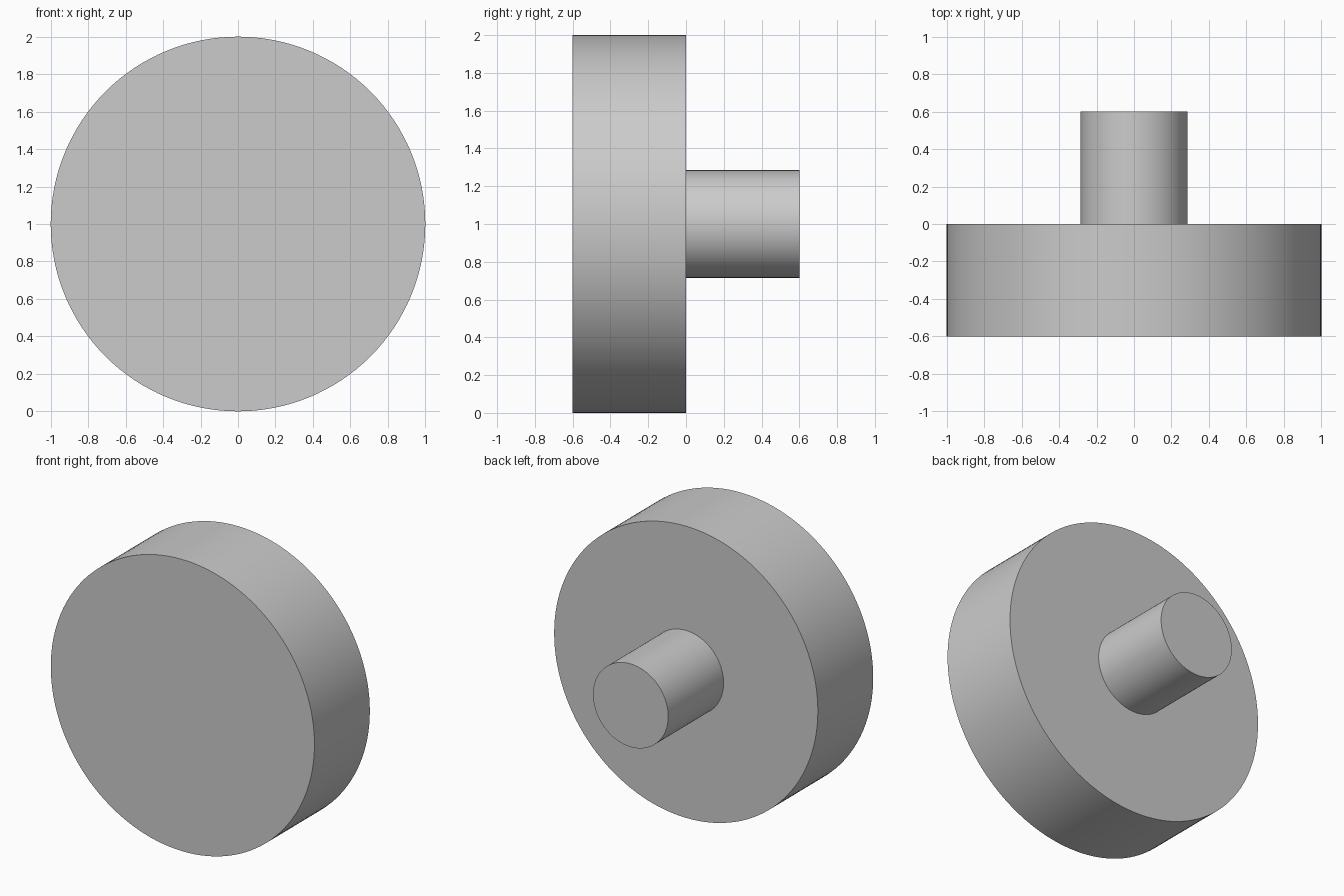
import bpy
import math

cube = bpy.data.objects.get("Cube")
if cube:
    bpy.data.objects.remove(cube, do_unlink=True)

# Single plain grey
grey = bpy.data.materials.new("light_grey")
grey.use_nodes = True
colour = (0.6, 0.6, 0.6, 1)
grey.diffuse_color = colour
grey.node_tree.nodes["Principled BSDF"].inputs["Base Color"].default_value = colour


def cylinder(name, radius, y_front, y_back, sides):
    """Smooth cylinder lying along y, centred at z = 1."""
    bpy.ops.mesh.primitive_cylinder_add(
        vertices=sides, radius=radius, depth=y_back - y_front,
        location=(0, (y_front + y_back) / 2, 1),
        rotation=(math.pi / 2, 0, 0))
    obj = bpy.context.object
    obj.name = name
    obj.data.materials.append(grey)
    bpy.ops.object.transform_apply(location=False, rotation=True, scale=False)
    bpy.ops.object.shade_smooth_by_angle(angle=math.radians(30))
    return obj


# Wide disc at the front, narrow stem behind it
cylinder("disc_head", 1.0, -0.6, 0.0, 128)
cylinder("rear_stem", 0.285, 0.0, 0.6, 96)
